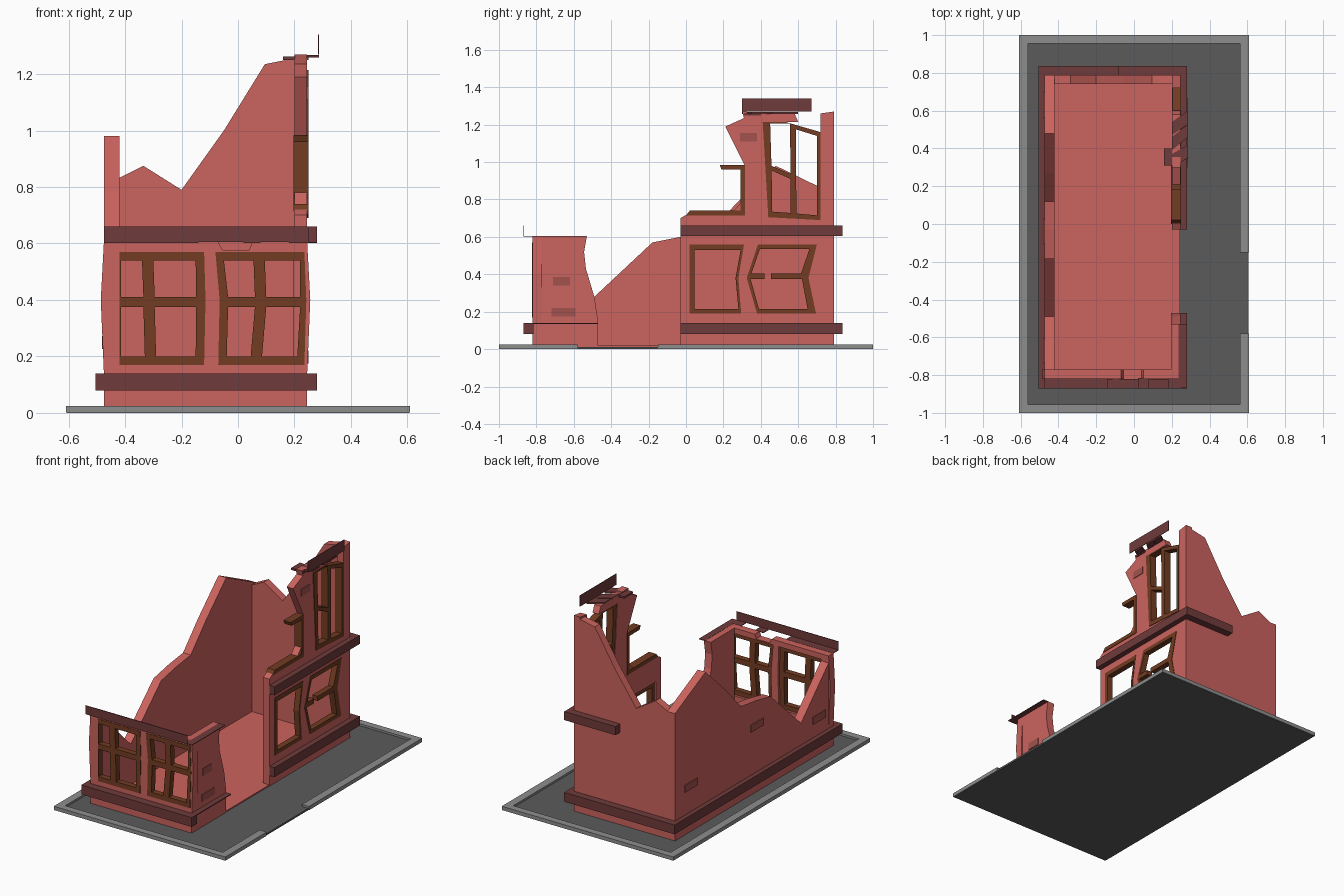
import bpy
from mathutils import Matrix


def material(name, rgb):
    m = bpy.data.materials.new(name)
    m.diffuse_color = (*rgb, 1)
    return m


RED = material("red plaster", (0.60, 0.125, 0.112))
TRIM = material("dark red trim", (0.16, 0.043, 0.043))
WOOD = material("brown wood", (0.17, 0.045, 0.016))
BRICK = material("exposed brick", (0.36, 0.085, 0.075))
KERB = material("light grey kerb", (0.27, 0.27, 0.27))
GROUND = material("dark grey ground", (0.105, 0.105, 0.105))

# Local (u, v, depth) axes for slabs facing x, y or z
AXES = {
    'x': Matrix(((0, 0, 1, 0), (1, 0, 0, 0), (0, 1, 0, 0), (0, 0, 0, 1))),
    'y': Matrix(((1, 0, 0, 0), (0, 0, -1, 0), (0, 1, 0, 0), (0, 0, 0, 1))),
    'z': Matrix.Identity(4),
}


def slab(name, loops, axis, lo, hi, mat):
    """Extrude an outline (first loop) with holes (other loops) from lo to hi along axis."""
    cu = bpy.data.curves.new(name, 'CURVE')
    cu.dimensions = '2D'
    cu.fill_mode = 'BOTH'
    cu.extrude = (hi - lo) / 2
    for loop in loops:
        sp = cu.splines.new('POLY')
        sp.points.add(len(loop) - 1)
        for p, (u, v) in zip(sp.points, loop):
            p.co = (u, v, 0, 1)
        sp.use_cyclic_u = True
    tmp = bpy.data.objects.new(name + "_outline", cu)
    bpy.context.collection.objects.link(tmp)
    dg = bpy.context.evaluated_depsgraph_get()
    dg.update()
    me = bpy.data.meshes.new_from_object(tmp.evaluated_get(dg))
    bpy.data.objects.remove(tmp)
    mid = (lo + hi) / 2
    offset = {'x': (mid, 0, 0), 'y': (0, mid, 0), 'z': (0, 0, mid)}[axis]
    me.transform(Matrix.Translation(offset) @ AXES[axis])
    me.materials.clear()
    me.materials.append(mat)
    me.shade_flat()
    ob = bpy.data.objects.new(name, me)
    bpy.context.collection.objects.link(ob)
    return ob


def rect(u0, u1, v0, v1):
    return [(u0, v0), (u1, v0), (u1, v1), (u0, v1)]


def box(name, x0, x1, y0, y1, z0, z1, mat):
    return slab(name, [rect(x0, x1, y0, y1)], 'z', z0, z1, mat)


# Ground plate with a kerb that is open on part of the right side
box("ground", -.605, .605, -.995, .995, 0, .012, GROUND)
box("kerb_front", -.61, .61, -1, -.955, .001, .025, KERB)
box("kerb_back", -.61, .61, .955, 1, .001, .025, KERB)
box("kerb_left", -.61, -.56, -.955, .955, .001, .025, KERB)
box("kerb_right_front", .56, .61, -.955, -.58, .001, .025, KERB)
box("kerb_right_back", .56, .61, -.15, .955, .001, .025, KERB)
box("floor", -.43, .243, -.78, .75, .005, .02, RED)

# Front wall with two crooked windows and a chipped top
f1 = [(-.42, .17), (-.12, .17), (-.115, .4), (-.12, .57), (-.42, .57)]
f1_panes = [
    [(-.415, .20), (-.33, .20), (-.335, .375), (-.415, .375)],
    [(-.29, .20), (-.15, .20), (-.148, .375), (-.295, .375)],
    [(-.415, .41), (-.335, .41), (-.34, .54), (-.415, .54)],
    [(-.295, .41), (-.148, .41), (-.15, .54), (-.30, .54)]]
f2 = [(-.07, .17), (.235, .17), (.242, .4), (.235, .57), (-.08, .57), (-.065, .4)]
f2_panes = [
    [(-.04, .20), (.045, .20), (.06, .375), (-.035, .375)],
    [(.085, .20), (.21, .20), (.22, .375), (.10, .375)],
    [(-.035, .41), (.06, .41), (.055, .54), (-.05, .54)],
    [(.10, .41), (.22, .41), (.22, .54), (.095, .54)]]
front = [(-.475, .01), (.245, .01), (.245, .14), (.256, .4), (.245, .605), (.05, .605), (.04, .577),
         (-.055, .577), (-.07, .605), (-.475, .605), (-.486, .4), (-.475, .14)]
slab("front_wall", [front, f1, f2], 'y', -.82, -.77, RED)
slab("front_window_left", [f1] + f1_panes, 'y', -.823, -.785, WOOD)
slab("front_window_right", [f2] + f2_panes, 'y', -.823, -.785, WOOD)

# Left wall, broken into a jagged slope
left = [(-.77, .01), (.79, .01), (.79, .83), (.48, .98), (.27, .78), (.12, .62), (-.03, .60),
        (-.18, .57), (-.49, .28), (-.77, .56)]
slab("left_wall", [left], 'x', -.475, -.42, RED)

# Back wall, rising to the right corner
back = [(-.42, .01), (.20, .01), (.20, 1.255), (.17, 1.25), (.095, 1.235), (-.05, 1.0),
        (-.2, .79), (-.335, .875), (-.42, .833)]
slab("back_wall", [back], 'y', .74, .79, RED)

# Right wall stub near the front corner
stub = [(-.77, .01), (-.47, .01), (-.47, .15), (-.49, .28), (-.535, .43), (-.545, .52),
        (-.53, .605), (-.77, .605)]
slab("right_wall_front", [stub], 'x', .195, .245, RED)

# Right wall at the back: two lower windows, ruined upper storey
r1 = [(.02, .19), (.295, .19), (.28, .38), (.31, .56), (.02, .56)]
r1_pane = [(.045, .215), (.28, .215), (.265, .38), (.292, .53), (.045, .53)]
r2 = [(.38, .19), (.695, .19), (.655, .38), (.70, .56), (.385, .56), (.325, .38)]
r2_panes = [
    [(.39, .215), (.65, .215), (.62, .375), (.455, .375), (.455, .405), (.615, .405),
     (.66, .535), (.395, .535), (.35, .405), (.42, .405), (.42, .375), (.345, .375)]]
right = [(-.03, .01), (-.03, .70), (.03, .735), (.25, .735), (.30, .79), (.315, .98), (.21, 1.19),
         (.31, 1.235), (.30, 1.27), (.58, 1.26), (.60, 1.215), (.41, 1.215), (.45, .71),
         (.72, .69), (.72, 1.26), (.79, 1.27), (.79, .01)]
slab("right_wall_back", [right, r1, r2], 'x', .20, .245, RED)
slab("right_window_near", [r1, r1_pane], 'x', .21, .248, WOOD)
slab("right_window_far", [r2] + r2_panes, 'x', .21, .248, WOOD)

# Upper window: tall frame with a sagging head, and a broken corner frame
u = [(.44, .705), (.72, .69), (.72, 1.16), (.53, 1.215), (.41, 1.215)]
u_panes = [
    [(.46, .735), (.56, .728), (.56, .91), (.458, .955)],
    [(.457, .98), (.56, .935), (.555, 1.205), (.45, 1.205)],
    [(.59, .725), (.70, .715), (.70, 1.14), (.588, 1.175)]]
slab("upper_window", [u] + u_panes, 'x', .203, .249, WOOD)
slab("broken_upper_frame", [[(.0, .715), (.315, .715), (.315, .985), (.18, .985), (.19, .96),
     (.292, .96), (.292, .74), (.02, .74)]], 'x', .197, .249, WOOD)

# Lower ledge around the house, missing beside the gap
box("ledge_front", -.505, .28, -.87, -.815, .08, .14, TRIM)
box("ledge_left", -.505, -.47, -.815, .785, .08, .14, TRIM)
box("ledge_back", -.505, .28, .785, .837, .08, .14, TRIM)
box("ledge_right_back", .24, .28, -.03, .785, .08, .14, TRIM)
box("ledge_right_front", .20, .28, -.815, -.47, .134, .14, TRIM)

# Storey ledge on the back right corner
box("storey_ledge_right", .24, .28, -.03, .785, .605, .66, TRIM)
box("storey_ledge_back", -.085, .28, .785, .837, .605, .66, TRIM)

# Front cornice: thin board with remnants of its soffit
box("front_cornice", -.475, .25, -.872, -.868, .605, .66, TRIM)
for i, (x0, x1) in enumerate([(-.475, -.14), (.02, .08), (.18, .28)]):
    box(f"front_soffit_{i}", x0, x1, -.868, -.815, .602, .606, TRIM)
box("side_soffit", .235, .28, -.815, -.53, .602, .606, TRIM)

# Roof cornice over the upper window: thin board and slanted shards
box("roof_cornice", .283, .287, .30, .67, 1.27, 1.34, TRIM)
for i, (y0, lean) in enumerate([(.30, .05), (.39, .07), (.47, .06)]):
    slab(f"roof_shard_{i}", [[(.20, y0), (.20, y0 + .07), (.287, y0 + .07 + lean),
         (.287, y0 + lean)]], 'z', 1.258, 1.268, TRIM)
box("roof_shard_inner", .16, .25, .31, .40, 1.25, 1.262, TRIM)

# Exposed bricks on the side walls
for i, (y, z, w) in enumerate([(-.665, .362, .09), (-.655, .198, .13), (.335, 1.133, .09)]):
    box(f"right_brick_{i}", .243, .249, y - w / 2, y + w / 2, z - .023, z + .023, BRICK)
for i, (y, z) in enumerate([(.63, .31), (-.04, .44), (-.67, .25)]):
    box(f"left_brick_{i}", -.481, -.473, y - .065, y + .065, z - .023, z + .023, BRICK)
